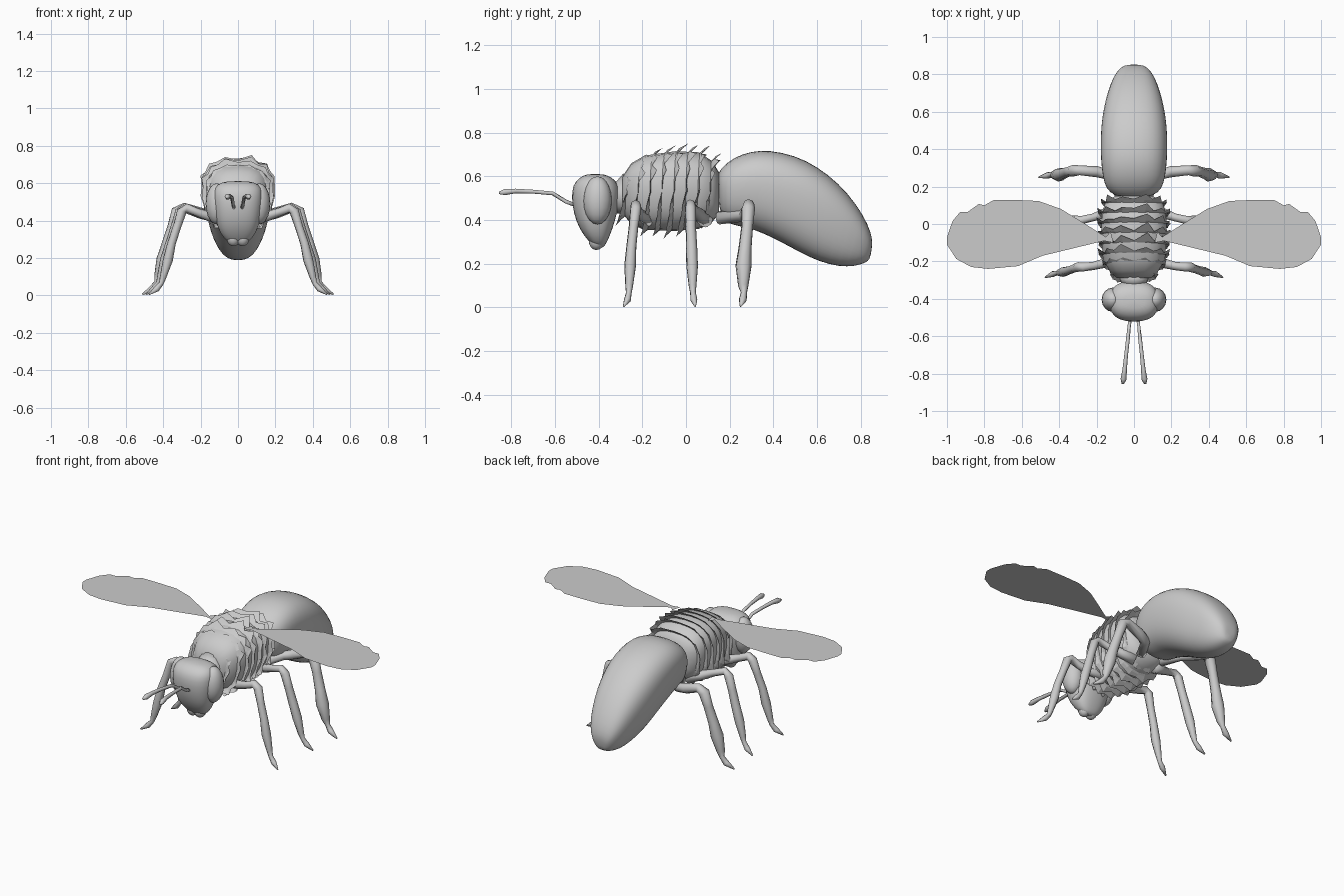
import bpy, bmesh, math, random
from mathutils import Vector

random.seed(4)
cube = bpy.data.objects.get("Cube")
if cube:
    bpy.data.objects.remove(cube)

grey = bpy.data.materials.new("plain grey")
grey.use_nodes = True
grey.diffuse_color = (0.6, 0.6, 0.6, 1)
grey.node_tree.nodes["Principled BSDF"].inputs["Base Color"].default_value = (0.6, 0.6, 0.6, 1)


def finish(name, bm, smooth=True, levels=0):
    """Turn a bmesh into a named, shaded object."""
    bmesh.ops.recalc_face_normals(bm, faces=bm.faces)
    mesh = bpy.data.meshes.new(name)
    bm.to_mesh(mesh)
    bm.free()
    mesh.materials.append(grey)
    ob = bpy.data.objects.new(name, mesh)
    bpy.context.collection.objects.link(ob)
    if smooth:
        mesh.shade_smooth()
    if levels:
        mod = ob.modifiers.new("Subdivision", 'SUBSURF')
        mod.levels = mod.render_levels = levels
    return ob


def loft(name, rings, closed=True, **kw):
    """Skin a list of equally sized point rings."""
    bm = bmesh.new()
    loops = [[bm.verts.new(p) for p in ring] for ring in rings]
    n = len(loops[0])
    for a, b in zip(loops, loops[1:]):
        for i in range(n):
            j = (i + 1) % n
            bm.faces.new((a[i], a[j], b[j], b[i]))
    if closed:
        bm.faces.new(loops[0])
        bm.faces.new(loops[-1])
    return finish(name, bm, **kw)


def oval(a, b, width, n=20, power=0.8, narrow=0.0):
    """Squarish ring from end a to end b, spread in x, narrower towards b."""
    a, b = Vector(a), Vector(b)
    mid, half = (a + b) / 2, (a - b) / 2
    pts = []
    for i in range(n):
        t = math.tau * i / n
        c, s = math.cos(t), math.sin(t)
        u = math.copysign(abs(c) ** power, c)
        v = math.copysign(abs(s) ** power, s)
        pts.append(mid + half * u + Vector((width * v * (1 + narrow * u), 0, 0)))
    return pts


def tube(name, path, sides=8):
    """Limb along (x, y, z, radius) points."""
    pts = [Vector(p[:3]) for p in path]
    rings = []
    for i, p in enumerate(pts):
        d = (pts[min(i + 1, len(pts) - 1)] - pts[max(i - 1, 0)]).normalized()
        side = d.cross(Vector((0.2, 1, 0.1))) if abs(d.y) < 0.9 else d.cross(Vector((0, 0, 1)))
        side.normalize()
        up = d.cross(side)
        rings.append([p + (side * math.cos(math.tau * k / sides) +
                           up * math.sin(math.tau * k / sides)) * path[i][3]
                      for k in range(sides)])
    return loft(name, rings)


# Abdomen: top y, top z, bottom y, bottom z, half width
abdomen = [(.14, .60, .15, .46, .07), (.16, .64, .17, .40, .13), (.22, .69, .21, .375, .16),
           (.30, .717, .28, .365, .172), (.38, .723, .36, .335, .178), (.50, .698, .44, .295, .178),
           (.60, .648, .53, .245, .17), (.70, .57, .61, .208, .152), (.78, .475, .70, .185, .125),
           (.835, .38, .77, .187, .095), (.855, .31, .82, .203, .06), (.85, .27, .843, .22, .03)]
loft("abdomen", [oval((0, ty, tz), (0, by, bz), w, narrow=.12)
                 for ty, tz, by, bz, w in abdomen], levels=1)

# Head: height, front y, back y, half width
head = [(.27, -.41, -.38, .03), (.30, -.445, -.36, .075), (.36, -.49, -.335, .11),
        (.43, -.515, -.315, .125), (.50, -.525, -.30, .135), (.56, -.52, -.305, .135),
        (.595, -.49, -.335, .115), (.612, -.45, -.38, .06)]
loft("head", [oval((0, f, z), (0, b, z), w) for z, f, b, w in head], levels=1)
tube("neck", [(0, -.34, .49, .06), (0, -.30, .50, .075), (0, -.25, .52, .10)], 12)

# Thorax core: y, top, bottom, half width
core = [(-.29, .60, .43, .09), (-.25, .66, .38, .13), (-.19, .695, .355, .165),
        (-.05, .715, .35, .175), (.06, .71, .36, .17), (.12, .67, .39, .15), (.15, .62, .43, .10)]
loft("thorax", [oval((0, y, t), (0, y, b), w, narrow=.12) for y, t, b, w in core])


def core_at(y):
    for p, q in zip(core, core[1:]):
        if p[0] <= y <= q[0]:
            f = (y - p[0]) / (q[0] - p[0])
            return [u + (v - u) * f for u, v in zip(p[1:], q[1:])]


# Ragged fur collars, flared back on top and forward below
for k in range(8):
    y = -.275 + k * .055
    top, bottom, w = core_at(y)
    n = 28
    base = oval((0, y, top - .01), (0, y, bottom + .01), w - .005, n, narrow=.12)
    mid = Vector((0, y, (top + bottom) / 2))
    rim, brim = [], []
    for i, p in enumerate(base):
        out = (p - mid).normalized()
        jag = random.uniform(.4, 1.0) if i % 2 else random.uniform(0, .3)
        brim.append(p + out * .018 + Vector((0, out.z * .02, 0)))
        rim.append(p + out * (.02 + .012 * jag + .022 * jag * abs(out.z)) +
                   Vector((0, out.z * (.025 + .035 * jag) + .018 * (jag - .5), 0)))
    loft("fur_collar_%d" % (k + 1), [base, brim, rim], closed=False, smooth=False)

# Legs: x, y, z, radius from hip to toe
legs = {
    "front_leg": [(.08, -.17, .40, .03), (.16, -.21, .425, .026), (.22, -.225, .445, .022),
                  (.275, -.23, .468, .024), (.30, -.23, .45, .026), (.325, -.24, .37, .022),
                  (.355, -.25, .28, .023), (.375, -.256, .19, .027), (.40, -.26, .10, .018),
                  (.41, -.262, .065, .013), (.435, -.268, .035, .016), (.475, -.285, .006, .004)],
    "middle_leg": [(.07, .09, .40, .035), (.15, .06, .425, .028), (.22, .035, .45, .021),
                   (.285, .02, .472, .022), (.31, .02, .45, .026), (.335, .022, .37, .024),
                   (.365, .026, .27, .026), (.39, .028, .19, .027), (.415, .03, .10, .018),
                   (.425, .032, .068, .013), (.45, .036, .035, .016), (.49, .042, .006, .004)],
    "hind_leg": [(.07, .15, .41, .03), (.13, .26, .42, .028), (.20, .28, .44, .03),
                 (.29, .287, .47, .026), (.325, .285, .45, .032), (.35, .28, .37, .027),
                 (.38, .27, .27, .03), (.40, .263, .19, .037), (.425, .262, .10, .024),
                 (.435, .265, .068, .014), (.46, .26, .035, .018), (.51, .25, .006, .004)],
}
antenna = [(.02, -.50, .465, .009), (.026, -.55, .485, .009), (.032, -.61, .522, .010),
           (.042, -.70, .53, .010), (.05, -.78, .533, .012), (.056, -.83, .528, .016),
           (.06, -.855, .524, .006)]
wing = [(.11, -.10), (.125, -.04), (.15, -.07), (.26, 0), (.39, .08), (.51, .123), (.62, .128),
        (.75, .128), (.80, .10), (.83, .107), (.89, .064), (.93, .064), (.97, .016), (1, -.07),
        (1, -.11), (.95, -.187), (.87, -.23), (.78, -.24), (.62, -.225), (.49, -.17), (.16, -.09)]

# Paired parts
for label, s in (("left", 1), ("right", -1)):
    for name, path in legs.items():
        tube("%s_%s" % (label, name), [(s * x, y, z, r) for x, y, z, r in path])
    tube(label + "_antenna", [(s * x, y, z, r) for x, y, z, r in antenna], 6)

    # Thin wing sheet
    bm = bmesh.new()
    bm.faces.new([bm.verts.new((s * x, y, .72)) for x, y in wing])
    ob = finish(label + "_wing", bm, smooth=False)
    if ob.data.polygons[0].normal.z < 0:
        ob.data.flip_normals()

    # Bulging eye and jaw
    for name, at, size in (("eye", (.113, -.405, .49), (.06, .065, .11)),
                           ("jaw", (.025, -.41, .305), (.035, .035, .042))):
        bm = bmesh.new()
        bmesh.ops.create_uvsphere(bm, u_segments=16, v_segments=10, radius=1)
        for v in bm.verts:
            v.co = Vector((s * at[0] + v.co.x * size[0], at[1] + v.co.y * size[1],
                           at[2] + v.co.z * size[2]))
        finish("%s_%s" % (label, name), bm)
